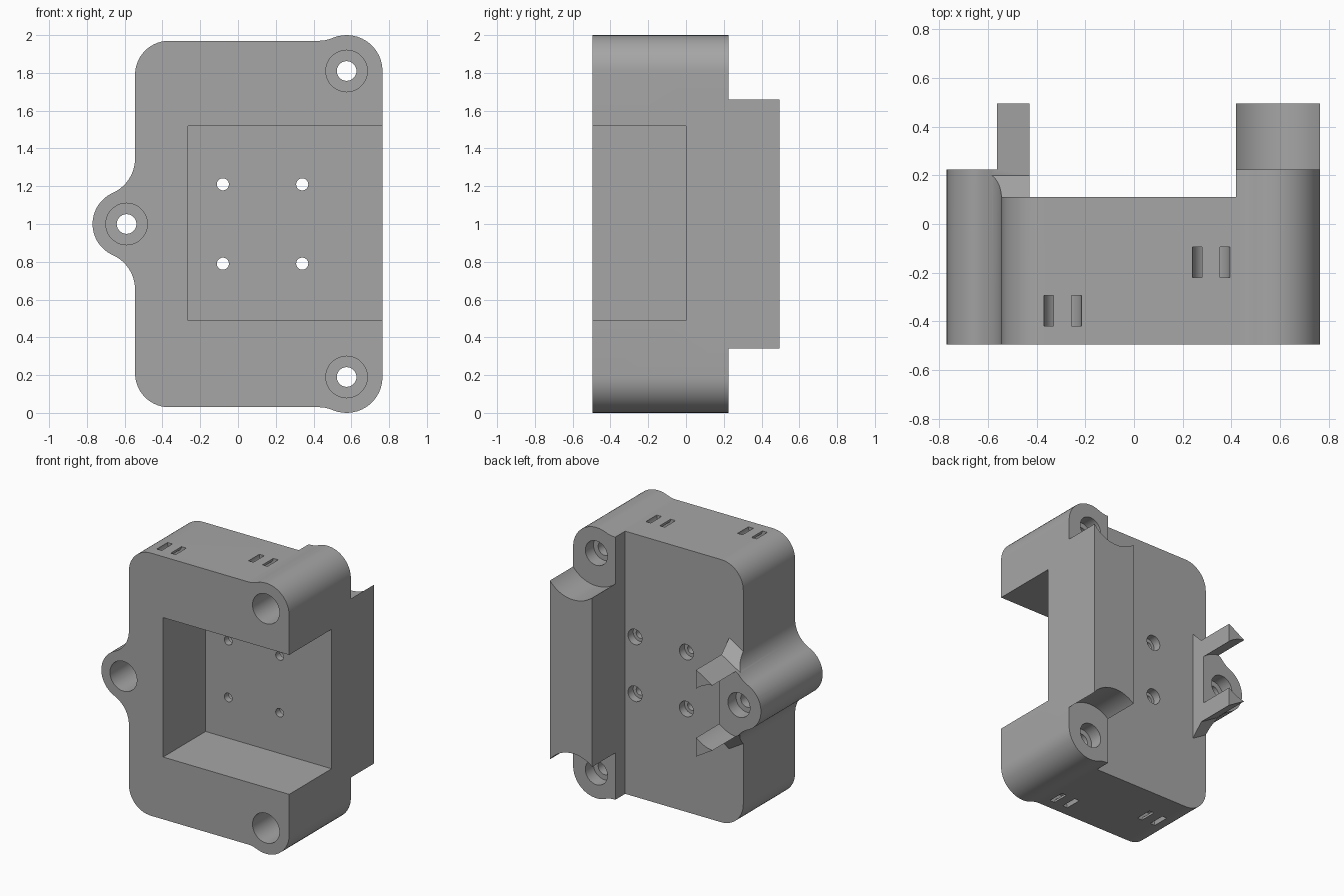
import bpy, bmesh
from math import pi, sin, cos, sqrt, atan2

if "Cube" in bpy.data.objects:
    bpy.data.objects.remove(bpy.data.objects["Cube"])

grey = bpy.data.materials.new("plain_grey")
grey.use_nodes = True
colour = (0.38, 0.38, 0.38, 1)
grey.diffuse_color = colour
grey.node_tree.nodes["Principled BSDF"].inputs["Base Color"].default_value = colour


def arc(cx, cz, r, a0, a1, n=14):
    angles = [a0 + (a1 - a0) * i / n for i in range(n + 1)]
    return [(cx + r * cos(a), cz + r * sin(a)) for a in angles]


def loft(name, ring_a, ring_b):
    """Closed solid between two matching rings of 3D points."""
    bm = bmesh.new()
    a = [bm.verts.new(p) for p in ring_a]
    b = [bm.verts.new(p) for p in ring_b]
    bm.faces.new(a)
    bm.faces.new(b[::-1])
    for i in range(len(a)):
        j = (i + 1) % len(a)
        bm.faces.new((a[j], a[i], b[i], b[j]))
    bmesh.ops.recalc_face_normals(bm, faces=bm.faces)
    mesh = bpy.data.meshes.new(name)
    bm.to_mesh(mesh)
    bm.free()
    obj = bpy.data.objects.new(name, mesh)
    bpy.context.collection.objects.link(obj)
    return obj


def prism(name, outline, y0, y1):
    return loft(name, [(x, y0, z) for x, z in outline], [(x, y1, z) for x, z in outline])


def cut(cutter):
    """Subtract a solid from the housing and discard it."""
    cutter.hide_render = True
    mod = housing.modifiers.new("cut", "BOOLEAN")
    mod.operation, mod.solver, mod.object = "DIFFERENCE", "EXACT", cutter
    bpy.context.view_layer.objects.active = housing
    bpy.ops.object.modifier_apply(modifier=mod.name)
    bpy.data.objects.remove(cutter)


def cut_box(x0, x1, y0, y1, z0, z1):
    cut(prism("box_cutter", [(x0, z0), (x1, z0), (x1, z1), (x0, z1)], y0, y1))


def bore(x, z, r, y0, y1, n=48):
    cut(prism("bore_cutter", arc(x, z, r, 0, 2 * pi, n)[:-1], y0, y1))


# Outline: rounded plate with corner bosses and a side lug, blended by fillets
RIGHT, LEFT, TOP = 0.765, -0.545, 1.97
BOSS_X, BOSS_Z, BOSS_R = 0.575, 1.81, 0.19
LUG_X, LUG_R = -0.59, 0.18
blend = 0.19
rise = TOP + blend - BOSS_Z
run = sqrt((BOSS_R + blend) ** 2 - rise ** 2)
boss_turn = atan2(rise, -run)
lug_blend = 0.2
side = LEFT - lug_blend - LUG_X
height = sqrt((LUG_R + lug_blend) ** 2 - side ** 2)
lug_turn = atan2(height, side)

upper = arc(BOSS_X, BOSS_Z, BOSS_R, 0, boss_turn)
upper += arc(BOSS_X - run, TOP + blend, blend, boss_turn - pi, -pi / 2)[1:]
upper += arc(LEFT + 0.18, TOP - 0.18, 0.18, pi / 2, pi)
upper += arc(LEFT - lug_blend, 1 + height, lug_blend, 0, lug_turn - pi)
upper += arc(LUG_X, 1, LUG_R, lug_turn, pi)[1:]
outline = upper + [(x, 2 - z) for x, z in reversed(upper[:-1])]
housing = prism("mounting_housing", outline, -0.495, 0.495)

# Back: lower the plate between rail and lug
PLATE, STEP, BACK = 0.11, 0.225, 0.8
cut_box(-0.43, 0.42, PLATE, BACK, -0.5, 2.5)
cut_box(-1.2, -0.565, STEP, BACK, -0.5, 2.5)

# Sloping, chamfered outer sides of the lug prongs
for s in (1, -1):
    rings = []
    for x in (-0.4, -1.0):
        z = 0.32 + 0.6 * (x + 0.43)
        section = [(PLATE, z + 0.09), (PLATE + 0.09, z), (BACK, z), (BACK, 1.5), (PLATE, 1.5)]
        rings.append([(x, y, 1 + s * h) for y, h in section])
    cut(loft("prong_cutter", *rings))

# Scooped clearance, front and back counterbores, and screw holes
for x, z in ((BOSS_X, BOSS_Z), (BOSS_X, 2 - BOSS_Z), (LUG_X, 1)):
    bore(x, z, 0.242, STEP, BACK, 64)
    bore(x, z, 0.11, -0.7, 0.04)
    bore(x, z, 0.09, 0.13, BACK)
    bore(x, z, 0.052, -0.7, BACK)

# Front pocket, open to one side
cut_box(-0.265, 1.0, -0.8, 0.0, 0.49, 1.52)

# Four small counterbored holes in the pocket floor
for x in (-0.08, 0.34):
    for z in (0.79, 1.21):
        bore(x, z, 0.032, -0.2, 0.3, 32)
        bore(x, z, 0.057, 0.05, 0.3, 32)

# Curved tie channels in the top and bottom walls
for x, y, s in ((-0.293, -0.357, 1), (0.317, -0.157, 1), (-0.293, -0.157, -1), (0.317, -0.357, -1)):
    c = [(x - 0.077, 0.1)] + arc(x, 0, 0.077, pi, 2 * pi) + [(x + 0.077, 0.1)]
    c += [(x + 0.037, 0.1)] + arc(x, 0, 0.037, 2 * pi, pi) + [(x - 0.037, 0.1)]
    channel = [(px, 1 + s * (TOP - 1 + h)) for px, h in c]
    cut(prism("channel_cutter", channel, y - 0.063, y + 0.063))

# Finish
housing.data.materials.clear()
housing.data.materials.append(grey)
bpy.ops.object.select_all(action="DESELECT")
housing.select_set(True)
bpy.context.view_layer.objects.active = housing
bpy.ops.object.shade_smooth_by_angle(angle=0.5)
